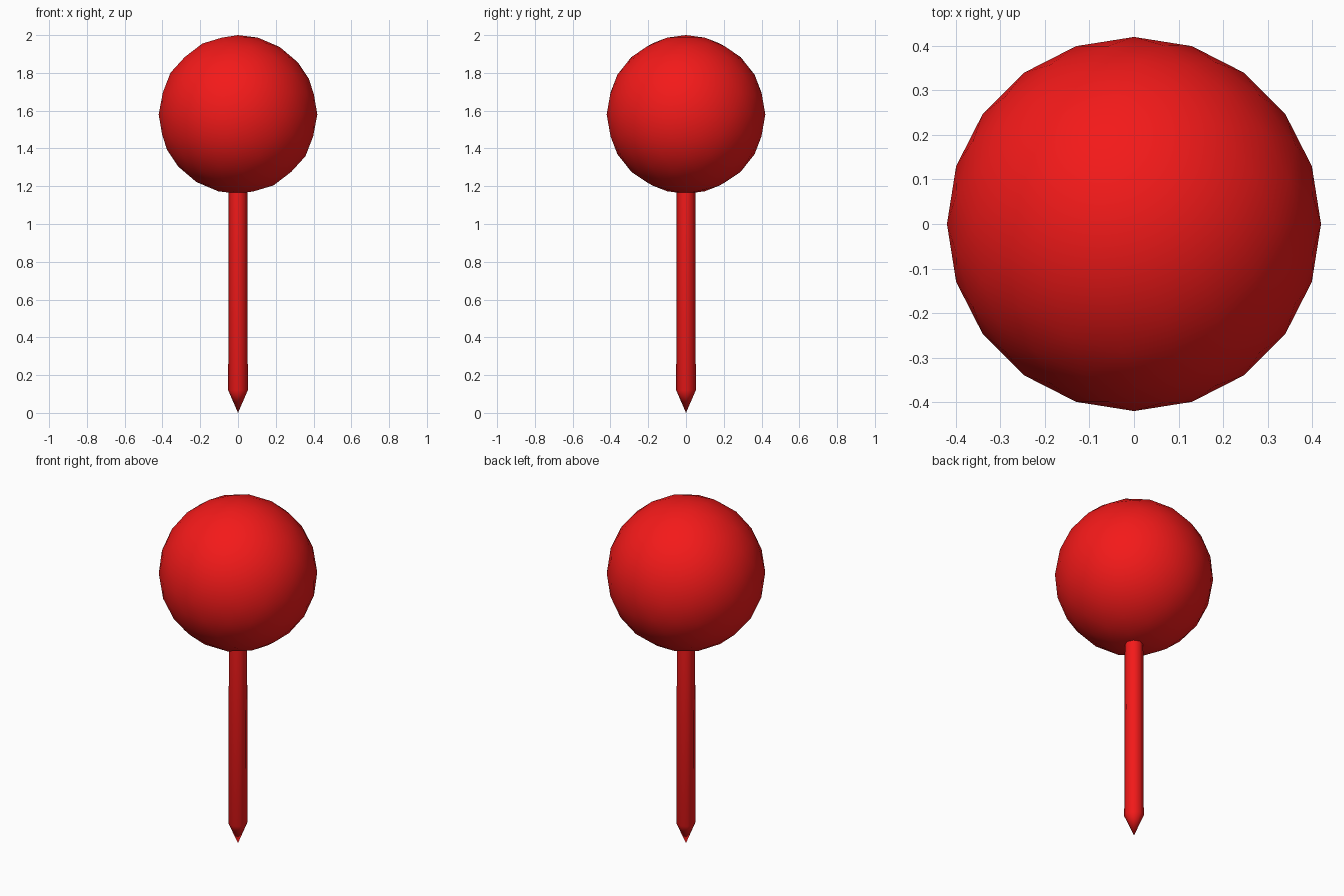
import bpy, bmesh, math
from mathutils import Matrix

if "Cube" in bpy.data.objects:
    bpy.data.objects.remove(bpy.data.objects["Cube"])

red = bpy.data.materials.new("red")
red.diffuse_color = (0.9, 0.01, 0.01, 1)
red.use_nodes = True
red.node_tree.nodes["Principled BSDF"].inputs["Base Color"].default_value = red.diffuse_color


def finish(name, bm):
    """Turn a bmesh into a smooth shaded red object."""
    bmesh.ops.recalc_face_normals(bm, faces=bm.faces)
    for f in bm.faces:
        f.smooth = True
    mesh = bpy.data.meshes.new(name)
    bm.to_mesh(mesh)
    bm.free()
    mesh.materials.append(red)
    obj = bpy.data.objects.new(name, mesh)
    bpy.context.collection.objects.link(obj)
    return obj


# Ball head
bm = bmesh.new()
bmesh.ops.create_icosphere(bm, subdivisions=3, radius=0.42,
                           matrix=Matrix.Translation((0, 0, 1.58)))
finish("ball_head", bm)

# Shaft with pointed tip: rings of eight points rising from a single tip point
SIDES = 8
bm = bmesh.new()
tip = bm.verts.new((0, 0, 0))
rings = []
for r, z in ((0.052, 0.12), (0.049, 1.2)):
    rings.append([bm.verts.new((r * math.cos(a), r * math.sin(a), z))
                  for a in (2 * math.pi * i / SIDES for i in range(SIDES))])
low, high = rings
for i in range(SIDES):
    j = (i + 1) % SIDES
    bm.faces.new((tip, low[j], low[i]))
    bm.faces.new((low[i], low[j], high[j], high[i]))
finish("pointed_shaft", bm)
